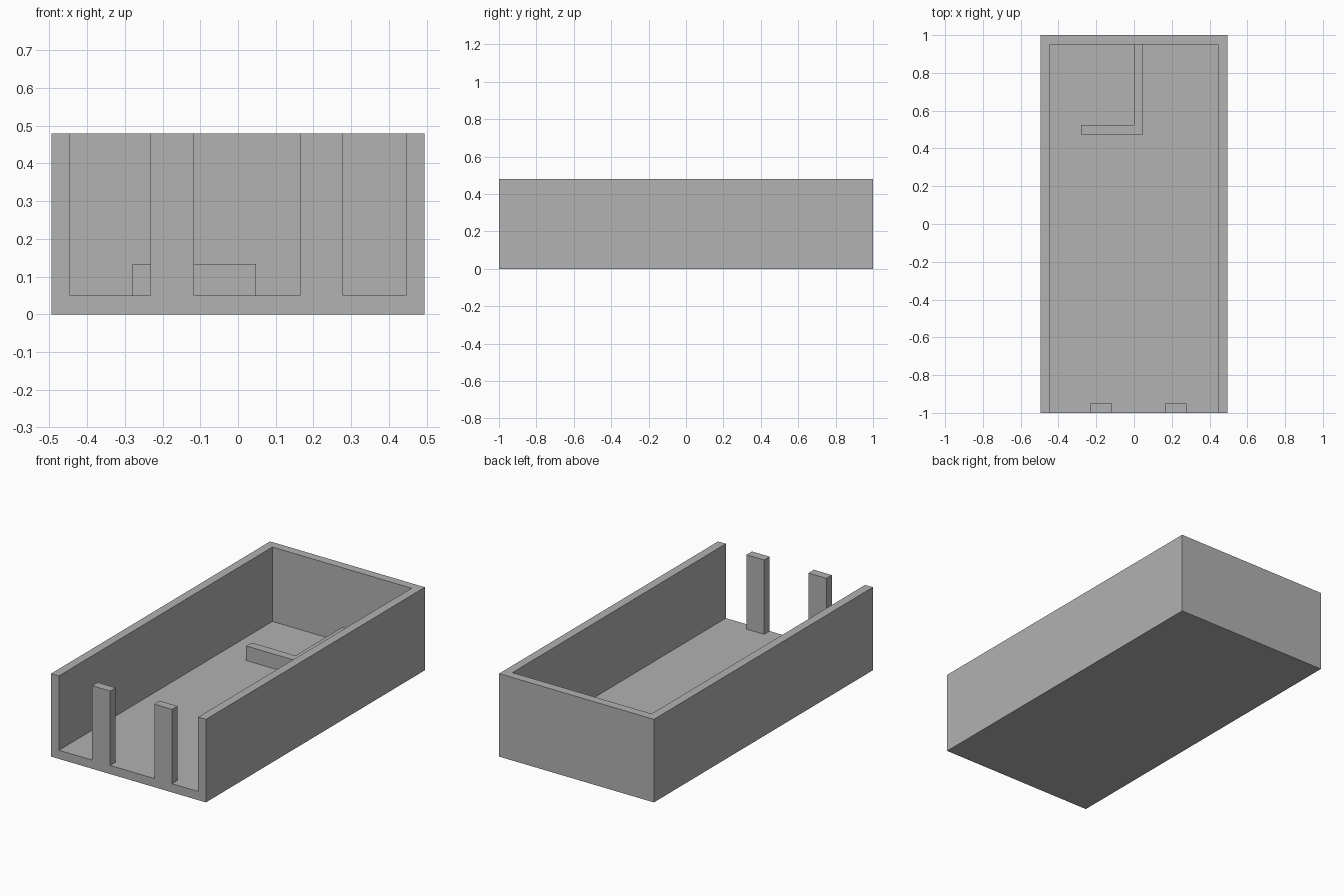
import bpy
import bmesh

cube = bpy.data.objects.get("Cube")
if cube:
    bpy.data.objects.remove(cube, do_unlink=True)

W, L, H, T = 0.495, 1.0, 0.48, 0.05   # half width, half length, height, wall

grey = bpy.data.materials.new("plain grey")
grey.use_nodes = True
grey.diffuse_color = (0.445, 0.445, 0.445, 1)
grey.node_tree.nodes["Principled BSDF"].inputs["Base Color"].default_value = grey.diffuse_color


def prism(name, outline, z0, z1):
    """Upright prism from a plan outline."""
    bm = bmesh.new()
    face = bm.faces.new([bm.verts.new((x, y, z0)) for x, y in outline])
    top = bmesh.ops.extrude_face_region(bm, geom=[face])
    verts = [v for v in top["geom"] if isinstance(v, bmesh.types.BMVert)]
    bmesh.ops.translate(bm, verts=verts, vec=(0, 0, z1 - z0))
    bmesh.ops.recalc_face_normals(bm, faces=bm.faces)
    mesh = bpy.data.meshes.new(name)
    bm.to_mesh(mesh)
    bm.free()
    mesh.materials.append(grey)
    obj = bpy.data.objects.new(name, mesh)
    bpy.context.collection.objects.link(obj)
    return obj


# Outer block of the tray
tray = prism("tray", [(-W, -L), (W, -L), (W, L), (-W, L)], 0, H)

# Cavity outline: open at the front, stepping around two front posts
front = -L - 0.1
outline = [(W - T, front), (W - T, L - T), (T - W, L - T), (T - W, front)]
for left, right in [(-0.232, -0.117), (0.165, 0.278)]:
    outline += [(left, front), (left, T - L), (right, T - L), (right, front)]
cutter = prism("cavity_cutter", outline, T, H + 0.1)
cutter.hide_render = True

# Cut the cavity; the posts are joined to the block only through the floor
cut = tray.modifiers.new("cavity", "BOOLEAN")
cut.operation = "DIFFERENCE"
cut.solver = "EXACT"
cut.object = cutter
bpy.context.view_layer.update()
evaluated = tray.evaluated_get(bpy.context.evaluated_depsgraph_get())
hollow = bpy.data.meshes.new_from_object(evaluated)
tray.modifiers.clear()
tray.data = hollow
bpy.data.objects.remove(cutter, do_unlink=True)

# Low L-shaped divider, set slightly into the floor and back wall
back = L - T + 0.01
prism("divider", [(-0.28, 0.475), (0.048, 0.475), (0.048, back),
                  (0, back), (0, 0.525), (-0.28, 0.525)], T - 0.01, 0.134)
